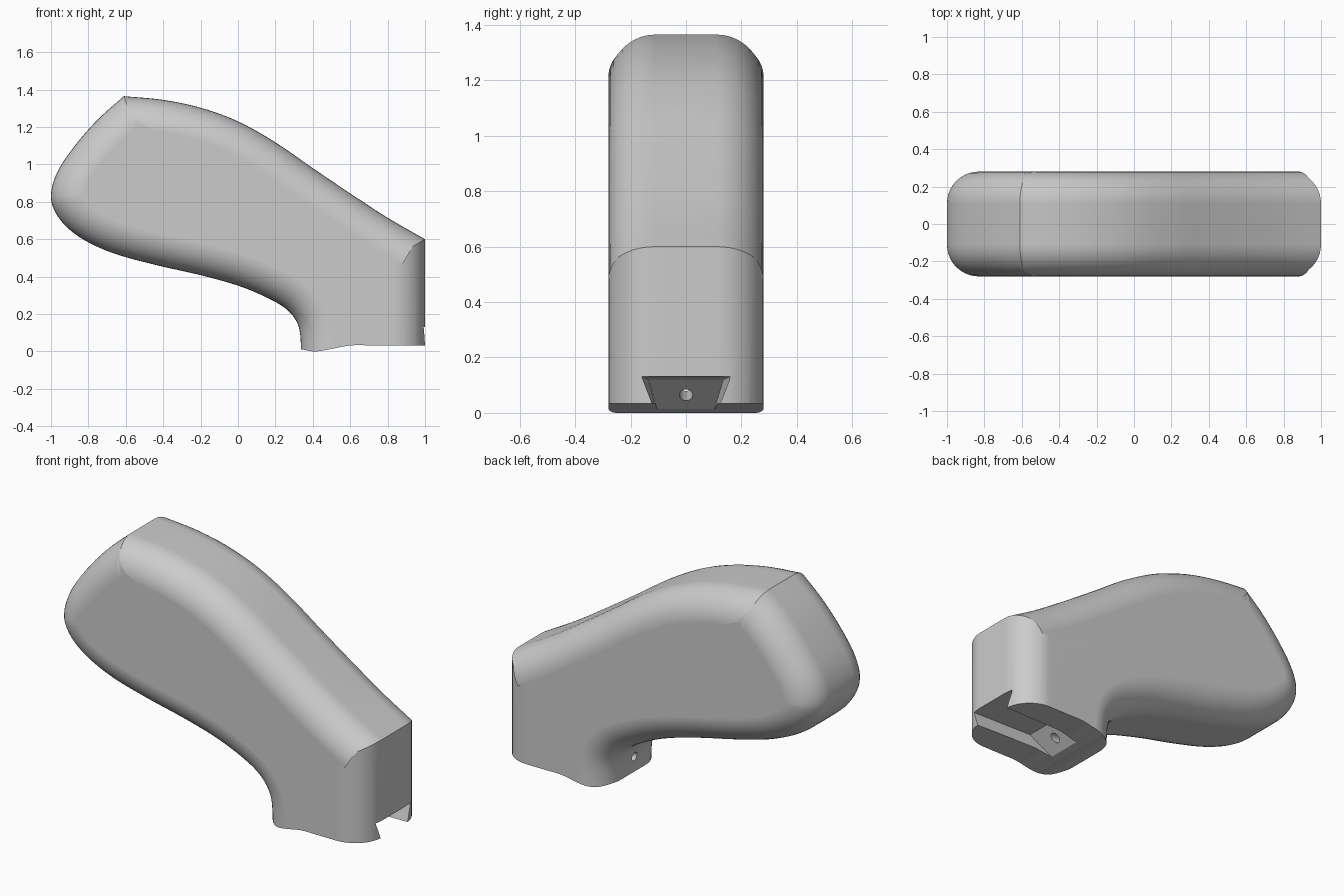
import bpy, bmesh, math
from mathutils import Vector
from mathutils.geometry import interpolate_bezier

if "Cube" in bpy.data.objects:
    bpy.data.objects.remove(bpy.data.objects["Cube"], do_unlink=True)

HALF_WIDTH, ROUND, ARC_STEPS = 0.28, 0.17, 10

grey = bpy.data.materials.new("plain grey")
grey.use_nodes = True
grey.diffuse_color = (0.6, 0.6, 0.6, 1)
grey.node_tree.nodes["Principled BSDF"].inputs["Base Color"].default_value = (0.6, 0.6, 0.6, 1)


def smooth_path(points, steps=6):
    """Smooth curve through the points, tangents taken from neighbours."""
    pts = [Vector(p) for p in points]
    last = len(pts) - 1
    tangents = [(pts[min(i + 1, last)] - pts[max(i - 1, 0)]).normalized() for i in range(last + 1)]
    path = []
    for i in range(last):
        a, b = pts[i], pts[i + 1]
        reach = (b - a).length / 3
        path += interpolate_bezier(a, a + tangents[i] * reach, b - tangents[i + 1] * reach, b, steps + 1)[:-1]
    return path + [pts[-1]]


def inset(loop, distance):
    """Move a clockwise outline inward with mitred corners."""
    result = []
    for i, p in enumerate(loop):
        d1 = (p - loop[i - 1]).normalized()
        d2 = (loop[(i + 1) % len(loop)] - p).normalized()
        n1, n2 = Vector((d1.y, -d1.x)), Vector((d2.y, -d2.x))
        result.append(p + (n1 + n2) * distance / (1 + n1.dot(n2)))
    return result


def loft(name, rings):
    """Closed solid through rings of equal length."""
    bm = bmesh.new()
    rows = [[bm.verts.new(co) for co in ring] for ring in rings]
    count = len(rows[0])
    for a, b in zip(rows, rows[1:]):
        for i in range(count):
            j = (i + 1) % count
            bm.faces.new((a[i], a[j], b[j], b[i]))
    bm.faces.new(rows[0])
    bm.faces.new(rows[-1])
    bmesh.ops.recalc_face_normals(bm, faces=bm.faces)
    mesh = bpy.data.meshes.new(name)
    bm.to_mesh(mesh)
    bm.free()
    mesh.materials.append(grey)
    obj = bpy.data.objects.new(name, mesh)
    bpy.context.collection.objects.link(obj)
    return obj


# Side outline: neck, underside, rounded end, then the sloping top
under = smooth_path([(0.335, -0.1), (0.335, 0.06), (0.318, 0.15), (0.26, 0.225), (0.15, 0.29),
                     (0, 0.352), (-0.2, 0.408), (-0.45, 0.465), (-0.68, 0.53), (-0.85, 0.613),
                     (-0.955, 0.71), (-1, 0.82), (-0.97, 0.95), (-0.88, 1.09), (-0.75, 1.24), (-0.61, 1.365)])
top = smooth_path([(-0.61, 1.365), (-0.4, 1.345), (-0.2, 1.303), (0, 1.23), (0.2, 1.118),
                   (0.4, 0.98), (0.6, 0.845), (0.8, 0.715), (1, 0.6)])
outline = [Vector((0.335, -0.4))] + under + top[1:] + [Vector((1, -0.4))]

# Handle body with rounded edges on both sides
arcs = [i / ARC_STEPS * math.pi / 2 for i in range(ARC_STEPS + 1)]
layers = [(HALF_WIDTH - ROUND + ROUND * math.sin(a), ROUND * (1 - math.cos(a))) for a in arcs]
layers = [(-y, d) for y, d in reversed(layers)] + layers
handle = loft("handle_body", [[(p.x, y, p.y) for p in inset(outline, d)] for y, d in layers])

# Underside trim with its gentle step
step = smooth_path([(0.2, 0.02), (0.335, 0.012), (0.41, 0), (0.5, 0.014), (0.6, 0.032), (0.7, 0.033), (1.2, 0.033)])
trim = [Vector((0.2, -0.6))] + step + [Vector((1.2, -0.6))]
base_trim = loft("base_trim_cutter", [[(p.x, y, p.y) for p in trim] for y in (-0.5, 0.5)])


# Tapered dovetail slot, open at the +x end, with a sloping inner wall
def slot_ring(x_top, x_low, top_half, low_half, z_top, z_low=-0.03):
    return [(x_low, -low_half, z_low), (x_low, low_half, z_low),
            (x_top, top_half, z_top), (x_top, -top_half, z_top)]


slot = loft("slot_cutter", [slot_ring(0.62, 0.445, 0.135, 0.09, 0.12),
                            slot_ring(1.05, 1.05, 0.163, 0.1, 0.132)])

# Screw hole from the slot's inner wall out through the neck
axis = Vector((-0.225, 0, 0.04)).normalized()
side, up = Vector((0, 1, 0)), axis.cross(Vector((0, 1, 0)))
start = Vector((0.55, 0, 0.065))
hole_rings = []
for along in (-0.08, 0.4):
    centre = start + axis * along
    hole_rings.append([centre + 0.024 * (side * math.cos(t * math.pi / 12) + up * math.sin(t * math.pi / 12))
                       for t in range(24)])
hole = loft("screw_hole_cutter", hole_rings)

# Cut the body, then drop the cutters
bpy.ops.object.select_all(action="DESELECT")
bpy.context.view_layer.objects.active = handle
handle.select_set(True)
for cutter in (base_trim, slot, hole):
    cutter.hide_render = True
    mod = handle.modifiers.new("cut", "BOOLEAN")
    mod.operation, mod.solver, mod.object = "DIFFERENCE", "EXACT", cutter
    bpy.ops.object.modifier_apply(modifier=mod.name)
    bpy.data.objects.remove(cutter, do_unlink=True)

bpy.ops.object.shade_smooth_by_angle(angle=math.radians(28))
weighted = handle.modifiers.new("even shading", "WEIGHTED_NORMAL")
weighted.keep_sharp = True
